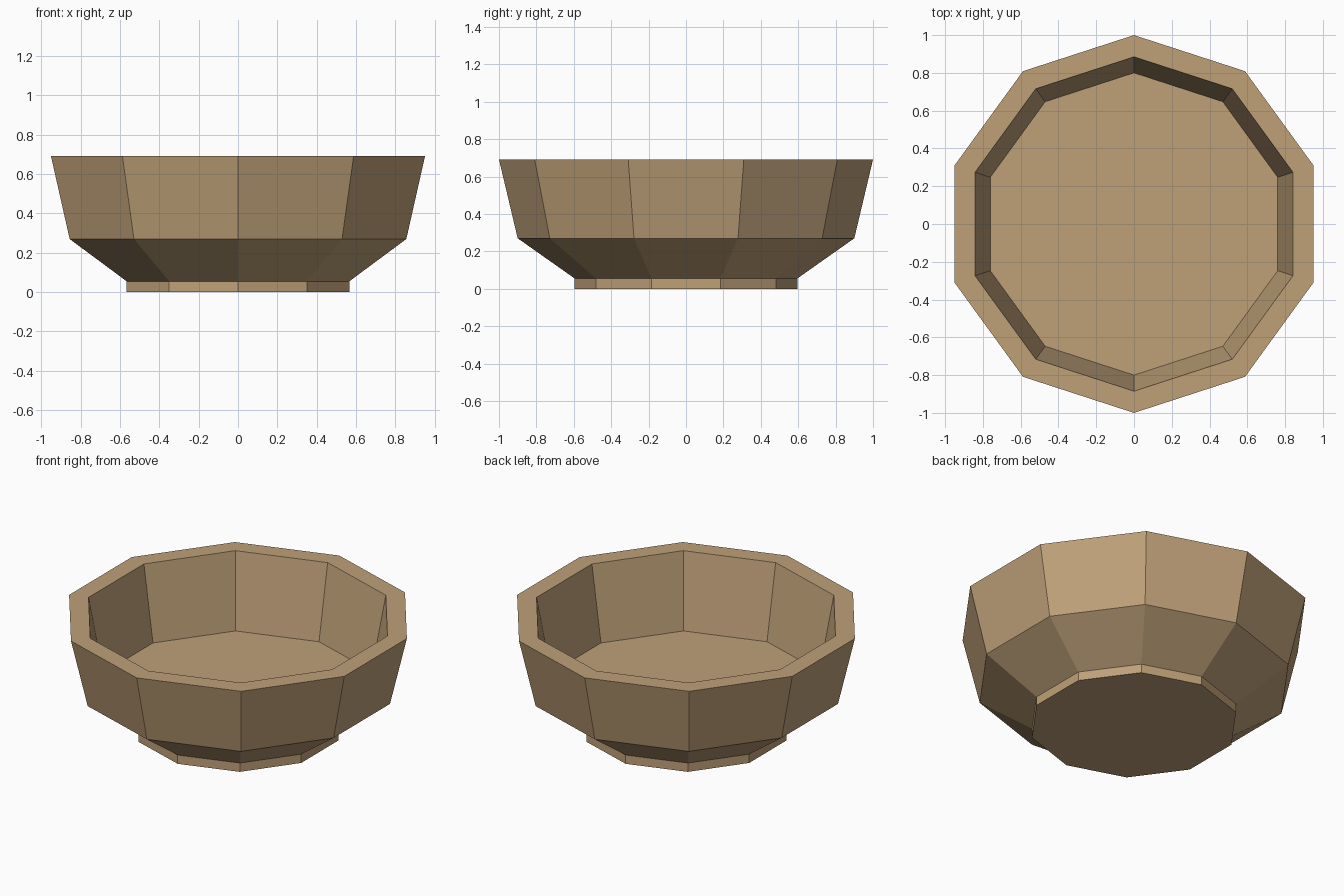
import bpy, bmesh, math

if "Cube" in bpy.data.objects:
    bpy.data.objects.remove(bpy.data.objects["Cube"])

SIDES = 10

wood = bpy.data.materials.new("light_wood")
wood.diffuse_color = (0.52, 0.355, 0.19, 1)
wood.use_nodes = True
wood.node_tree.nodes["Principled BSDF"].inputs["Base Color"].default_value = wood.diffuse_color

# Profile (radius, height): foot, flared underside, outer wall, rim, inner wall
PROFILE = [(0.595, 0.0), (0.595, 0.055), (0.90, 0.27),
           (1.0, 0.692), (0.885, 0.692), (0.80, 0.23)]


def lathe(name, profile, sides, material):
    bm = bmesh.new()
    rings = []
    for r, z in profile:
        angles = [math.pi / 2 + 2 * math.pi * i / sides for i in range(sides)]
        rings.append([bm.verts.new((r * math.cos(a), r * math.sin(a), z)) for a in angles])
    for lo, hi in zip(rings, rings[1:]):
        for i in range(sides):
            j = (i + 1) % sides
            bm.faces.new((lo[i], lo[j], hi[j], hi[i]))
    # Flat underside and flat inner floor
    bm.faces.new(rings[0][::-1])
    bm.faces.new(rings[-1])
    bmesh.ops.recalc_face_normals(bm, faces=bm.faces)
    mesh = bpy.data.meshes.new(name)
    bm.to_mesh(mesh)
    bm.free()
    mesh.materials.append(material)
    obj = bpy.data.objects.new(name, mesh)
    bpy.context.collection.objects.link(obj)
    return obj


# Ten-sided bowl with a small foot
lathe("bowl", PROFILE, SIDES, wood)
